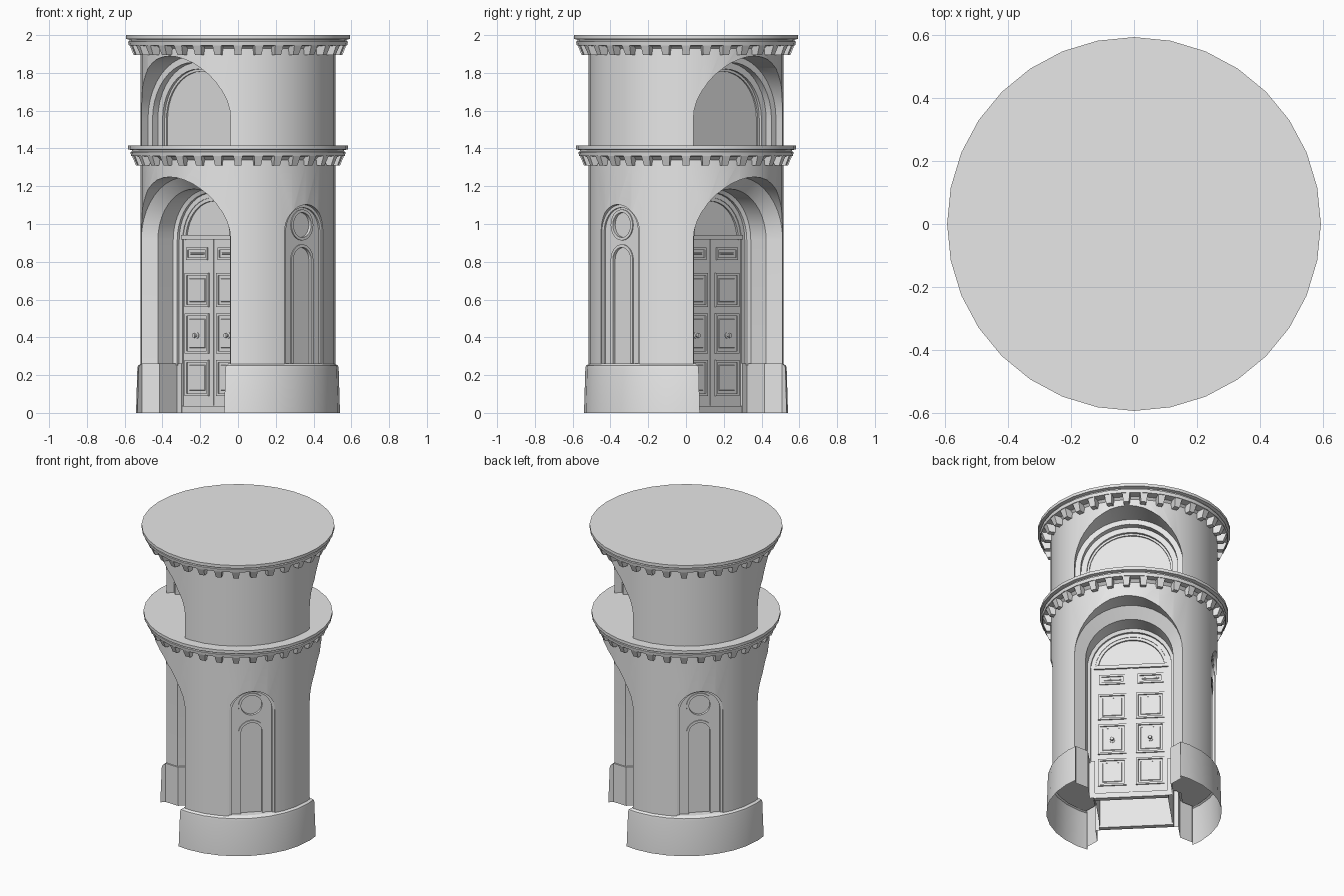
import bpy, bmesh
from math import pi, sin, cos, radians
from mathutils import Matrix

cube = bpy.data.objects.get("Cube")
if cube:
    bpy.data.objects.remove(cube, do_unlink=True)

stone = bpy.data.materials.new("grey_stone")
stone.use_nodes = True
stone.diffuse_color = (0.8, 0.8, 0.8, 1)
stone.node_tree.nodes["Principled BSDF"].inputs["Base Color"].default_value = (0.8, 0.8, 0.8, 1)

SIDES = 32
BOTH = (0, pi)                 # the two doorways
FLANKS = (pi / 2, -pi / 2)     # the two niches
DIAGONAL = -pi / 4             # doorways face the diagonals


# Outlines: x across, d outward from the axis, z up
def arch(r, d, bottom, spring, n=20):
    arc = [(-r * cos(pi * i / n), -d, spring + r * sin(pi * i / n)) for i in range(n + 1)]
    return [(-r, -d, bottom)] + arc + [(r, -d, bottom)]


def rect(cx, cz, hw, hh, d):
    return [(cx + sx * hw, -d, cz + sz * hh) for sx, sz in ((-1, -1), (1, -1), (1, 1), (-1, 1))]


def disc(cx, cz, r, d, n=24):
    return [(cx + r * cos(2 * pi * i / n), -d, cz + r * sin(2 * pi * i / n)) for i in range(n)]


def ring(r, z):
    return [(r * cos(2 * pi * i / SIDES), r * sin(2 * pi * i / SIDES), z) for i in range(SIDES)]


def loft(name, outlines, turns=(0,), caps=True):
    """Skin a row of matching outlines, repeated at each turn about the axis."""
    bm = bmesh.new()
    for turn in turns:
        spin = Matrix.Rotation(turn + DIAGONAL, 3, "Z")
        rows = []
        for line in outlines:
            rows.append([bm.verts.new(p) for p in line])
            bmesh.ops.rotate(bm, verts=rows[-1], cent=(0, 0, 0), matrix=spin)
        n = len(rows[0])
        for a, b in zip(rows, rows[1:]):
            for i in range(n):
                j = (i + 1) % n
                bm.faces.new((a[i], a[j], b[j], b[i]))
        if caps:
            bm.faces.new(rows[0])
            bm.faces.new(rows[-1])
        elif len(rows) > 2:
            for i in range(n):
                j = (i + 1) % n
                bm.faces.new((rows[-1][i], rows[-1][j], rows[0][j], rows[0][i]))
    bmesh.ops.recalc_face_normals(bm, faces=bm.faces)
    mesh = bpy.data.meshes.new(name)
    bm.to_mesh(mesh)
    bm.free()
    mesh.materials.append(stone)
    obj = bpy.data.objects.new(name, mesh)
    bpy.context.collection.objects.link(obj)
    smooth(obj)
    return obj


def smooth(obj):
    obj.data.shade_smooth()
    obj.data.set_sharp_from_angle(angle=radians(28))


def cut(obj, cutter):
    cutter.hide_render = True
    mod = obj.modifiers.new("cut", "BOOLEAN")
    mod.operation, mod.solver, mod.object = "DIFFERENCE", "EXACT", cutter
    bpy.context.view_layer.objects.active = obj
    bpy.ops.object.modifier_apply(modifier=mod.name)
    bpy.data.objects.remove(cutter, do_unlink=True)
    smooth(obj)


def moulding(name, shape, width, back, front, turns):
    """Raised frame; shape(margin, depth) gives the outline inset by margin."""
    loft(name, [shape(0, back), shape(0, front), shape(width, front), shape(width, back)],
         turns, caps=False)


def lathe(name, profile):
    return loft(name, [ring(r, z) for r, z in profile])


def passage(name, steps, bottom, spring):
    """Arched cutter running right through the tower."""
    steps = steps + [(r, -d) for r, d in reversed(steps)]
    return loft(name, [arch(r, d, bottom, spring) for r, d in steps])


# Lower drum with splayed arched doorways
SPRING = 0.915
lower_drum = lathe("lower_drum", [(0.515, 0.25), (0.515, 1.34)])
cut(lower_drum, passage("doorway_cutter", [(0.334, 0.7), (0.334, 0.39), (0.27, 0.33), (0.27, 0.215),
                                           (0.25, 0.205), (0.25, 0.19), (0.224, 0.19)], -0.1, SPRING))

# Plinth, open underneath
plinth = lathe("plinth", [(0.54, 0), (0.533, 0.235), (0.53, 0.25), (0.51, 0.262)])
cut(plinth, passage("plinth_cutter", [(0.325, 0.7), (0.325, 0.395), (0.256, 0.33), (0.256, 0.2),
                                      (0.224, 0.2)], -0.1, SPRING))
bm = bmesh.new()
bm.from_mesh(plinth.data)
under = [f for f in bm.faces if all(v.co.z < 0.001 for v in f.verts)]
bmesh.ops.delete(bm, geom=under, context="FACES")
bm.to_mesh(plinth.data)
bm.free()

# Side niches: stepped recess, sunk arched panel and roundel
niche = [(0.143, 0.7), (0.143, 0.486), (0.127, 0.486), (0.127, 0.476)]
cut(lower_drum, loft("niche_cutter", [arch(r, d, 0.255, 0.96) for r, d in niche], FLANKS))
cut(lower_drum, loft("niche_panel_cutter", [arch(0.07, d, 0.255, 0.81) for d in (0.7, 0.464)], FLANKS))
cut(lower_drum, loft("roundel_cutter", [disc(0, 0.995, 0.07, d) for d in (0.7, 0.464)], FLANKS))
moulding("niche_panel_frame", lambda m, d: arch(0.082 - m, d, 0.255, 0.81), 0.016, 0.462, 0.482, FLANKS)
moulding("roundel_frame", lambda m, d: disc(0, 0.995, 0.082 - m, d), 0.016, 0.462, 0.482, FLANKS)

# Upper drum with stepped blind arches
upper_drum = lathe("upper_drum", [(0.515, 1.4), (0.515, 1.95)])
alcove = [(0.334, 0.7), (0.334, 0.34), (0.30, 0.34), (0.30, 0.30), (0.265, 0.30), (0.265, 0.275)]
cut(upper_drum, loft("alcove_cutter", [arch(r, d, 1.3, 1.555) for r, d in alcove], BOTH))
moulding("alcove_trim", lambda m, d: arch(0.268 - m, d, 1.41, 1.555), 0.016, 0.27, 0.284, BOTH)


# Cornices with a row of tapered dentils
def cornice(name, top, r):
    lathe(name, [(0.51, top - 0.075), (0.53, top - 0.058), (r - 0.016, top - 0.055),
                 (r - 0.012, top - 0.034), (r - 0.02, top - 0.031), (r - 0.02, top - 0.024),
                 (r, top - 0.02), (r, top)])
    rows = []
    for half, out, z in ((0.017, r - 0.042, top - 0.106), (0.024, r - 0.02, top - 0.053)):
        rows.append([(-half, -0.5, z), (half, -0.5, z), (half, -out, z), (-half, -out, z)])
    loft(name + "_dentils", rows, [2 * pi * i / SIDES for i in range(SIDES)])


cornice("lower_cornice", 1.415, 0.582)
cornice("upper_cornice", 2.0, 0.594)

# Double doors, transom, threshold and arched light
FACE = 0.185
for name, cz, hh, front in (("door_leaves", 0.48, 0.45, FACE), ("transom", 0.93, 0.012, FACE + 0.012),
                            ("threshold", 0.018, 0.018, FACE + 0.012)):
    loft(name, [rect(0, cz, 0.23, hh, d) for d in (0.165, front)], BOTH)
loft("arched_light", [arch(0.23, d, 0.92, SPRING) for d in (0.165, 0.175)], BOTH)
moulding("arched_light_trim", lambda m, d: arch(0.226 - m, d, 0.935, SPRING), 0.02, 0.17, 0.186, BOTH)
loft("meeting_stile", [rect(0, 0.48, 0.006, 0.44, d) for d in (0.17, FACE + 0.005)], BOTH)

# Door panels: low, middle, high and a small top row
for side in (-1, 1):
    for cz, hw, hh in ((0.185, 0.088, 0.095), (0.42, 0.088, 0.105), (0.65, 0.088, 0.09), (0.843, 0.08, 0.033)):
        cx = side * 0.118
        moulding("door_panel_frame", lambda m, d: rect(cx, cz, hw - m, hh - m, d),
                 0.013, 0.18, FACE + 0.008, BOTH)
        loft("door_panel", [rect(cx, cz, hw - m, hh - m, d) for m, d in
                            ((0.024, 0.18), (0.03, FACE + 0.004))], BOTH)
    # Knob on its round plate
    knob = ((0.016, 0.18), (0.016, FACE + 0.008), (0.007, FACE + 0.01), (0.007, FACE + 0.018),
            (0.013, FACE + 0.023), (0.011, FACE + 0.032))
    loft("door_knob", [disc(side * 0.118, 0.41, r, d, 12) for r, d in knob], BOTH)
